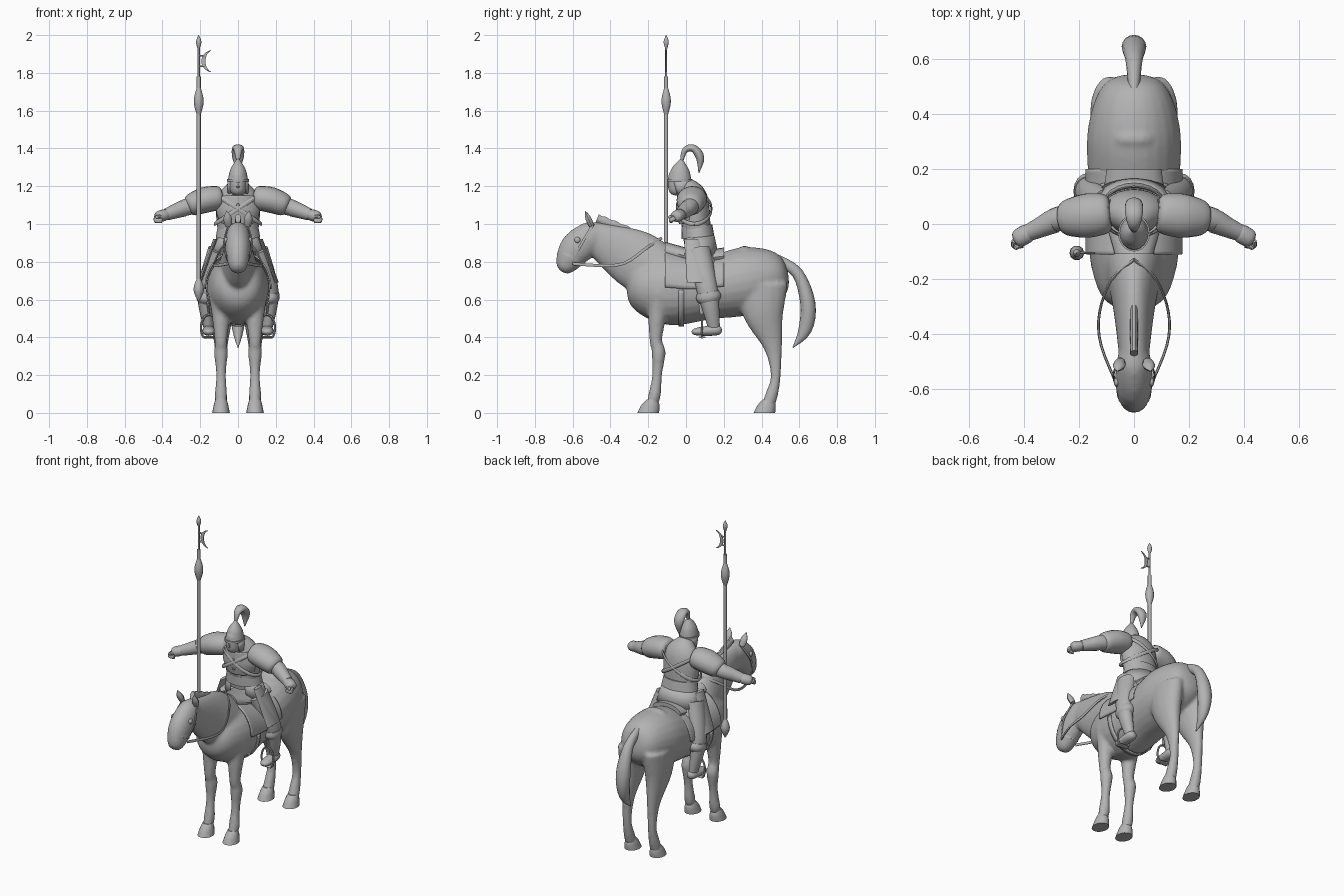
import bpy, bmesh
from math import sin, cos, pi, radians
from mathutils import Vector

if "Cube" in bpy.data.objects:
    bpy.data.objects.remove(bpy.data.objects["Cube"])

grey = bpy.data.materials.new("stone_grey")
grey.use_nodes = True
grey.diffuse_color = (.45, .45, .45, 1)
grey.node_tree.nodes["Principled BSDF"].inputs["Base Color"].default_value = grey.diffuse_color
X, Y, Z = Vector((1, 0, 0)), Vector((0, 1, 0)), Vector((0, 0, 1))


def sample(values, t):
    """Catmull-Rom value at t along a list of numbers or vectors."""
    last = len(values) - 1
    index = min(int(t * last), last - 1)
    f = t * last - index
    before, start, end, after = (values[min(max(index + k, 0), last)] for k in (-1, 0, 1, 2))
    slope_in, slope_out = (end - before) / 2, (after - start) / 2
    rise = end - start
    return start + f * (slope_in + f * (3 * rise - 2 * slope_in - slope_out
                                        + f * (slope_in + slope_out - 2 * rise)))


def sweep(bm, path, wide, deep=None, x=0, side=X, axis=None, sides=16, steps=16,
          blunt=0, arc=None, flip=1):
    """Sweep ellipses along a path; blunt rounds both ends, arc leaves the ellipse open."""
    path = [Vector(p) if len(p) == 3 else Vector((x, *p)) for p in path]
    wide = wide if isinstance(wide, list) else [wide, wide]
    deep = deep or wide
    deep = deep if isinstance(deep, list) else [deep, deep]
    start, stop = arc or (0, 2 * pi)
    rings = []
    for i in range(steps + 1):
        t = i / steps
        if blunt:
            t = (1 - cos(pi * t)) / 2
        scale = max(1 - abs(2 * t - 1) ** blunt, 0) ** .5 if blunt else 1
        ahead = sample(path, min(t + .01, 1)) - sample(path, max(t - .01, 0))
        along = axis or ahead.normalized()
        u = (side - along * side.dot(along)).normalized()
        v = along.cross(u)
        u = u * max(sample(wide, t) * scale, .001)
        v = v * max(sample(deep, t) * scale, .001)
        ring = []
        for k in range(sides + bool(arc)):
            angle = start + (stop - start) * k / sides
            spot = sample(path, t) + u * cos(angle) + v * sin(angle)
            ring.append(bm.verts.new((spot.x * flip, spot.y, spot.z)))
        rings.append(ring)
    for ring, following in zip(rings, rings[1:]):
        for k in range(sides):
            n = (k + 1) % len(ring)
            bm.faces.new((ring[k], ring[n], following[n], following[k]))
    if not arc:
        bm.faces.new(rings[0])
        bm.faces.new(rings[-1])


def finish(name, bm):
    bmesh.ops.recalc_face_normals(bm, faces=bm.faces)
    mesh = bpy.data.meshes.new(name)
    bm.to_mesh(mesh)
    bm.free()
    mesh.materials.append(grey)
    ob = bpy.data.objects.new(name, mesh)
    bpy.context.collection.objects.link(ob)
    bpy.ops.object.select_all(action='DESELECT')
    ob.select_set(True)
    bpy.context.view_layer.objects.active = ob
    bpy.ops.object.shade_smooth_by_angle(angle=radians(40))
    return ob


def part(name, path, wide, deep=None, thick=0, **shape):
    bm = bmesh.new()
    sweep(bm, path, wide, deep, **shape)
    ob = finish(name, bm)
    if thick:
        ob.modifiers.new("thickness", 'SOLIDIFY').thickness = thick


def pair(name, *args, **shape):
    part("left_" + name, *args, flip=1, **shape)
    part("right_" + name, *args, flip=-1, **shape)


# Horse: trunk, neck, head and legs fused into one skin
bm = bmesh.new()
sweep(bm, [(.54, .74), (.33, .7), (.12, .66), (-.09, .655), (-.31, .68)],
      [.13, .17, .165, .165, .13], [.13, .18, .165, .19, .13], blunt=8, sides=24, steps=32)
sweep(bm, [(-.08, .7), (-.28, .82), (-.52, .95)], [.13, .08, .05], [.14, .155, .07], sides=24)
sweep(bm, [(-.45, .97), (-.58, .87), (-.655, .745)], [.06, .068, .045], [.075, .09, .045], blunt=6)
sweep(bm, [(-.07, .31, .85), (.07, .31, .85)], .035, side=Y, blunt=2)
for flip in (1, -1):
    sweep(bm, [(-.14, .64), (-.16, .4), (-.145, .31), (-.165, .1), (-.19, .03)],
          [.07, .05, .035, .034, .037, .026, .033, .03, .035], x=.09, flip=flip, steps=24)
    sweep(bm, [(.4, .68), (.41, .53), (.46, .35), (.475, .2), (.455, .1), (.43, .03)],
          [.07, .065, .034, .026, .032, .035], [.14, .11, .05, .027, .033, .035],
          x=.09, flip=flip, steps=24)
horse = finish("horse_body", bm)
fuse = horse.modifiers.new("fuse", 'REMESH')
fuse.mode, fuse.voxel_size, fuse.use_smooth_shade = 'VOXEL', .011, True
soften = horse.modifiers.new("soften", 'SMOOTH')
soften.iterations = 4

for name, y in (("front_hoof", -.2), ("hind_hoof", .415)):
    pair(name, [(y + .02, .07), (y, 0)], [.03, .04, .047], [.03, .05, .057], x=.09, axis=-Z)
pair("horse_ear", [(.05, -.5, .99), (.06, -.535, 1.07)], [.018, .022, .001], [.014, .016, .001], sides=10)
pair("horse_eye", [(.05, -.575, .915), (.073, -.575, .915)], .016, side=Y, blunt=2, sides=10)
part("horse_tail", [(.48, .81), (.59, .74), (.645, .58), (.63, .44), (.565, .345)],
     [.02, .03, .045, .03, .002], [.03, .03, .04, .035, .002])
part("horse_mane", [(-.1, .85), (-.28, .95), (-.47, 1.03)], .015, [.02, .026] * 8, sides=10, steps=32)

# Tack: blanket, saddle, girth, bridle and reins
part("saddle_blanket", [(.2, .67), (.05, .655), (-.11, .665)], .177, [.172, .183, .2],
     thick=.008, sides=28, arc=(0, pi), axis=-Y)
part("saddle_seat", [(.2, .83), (.06, .82), (-.11, .86)], [.1, .11, .07], .045, axis=-Y)
part("saddle_girth", [(-.01, .65), (-.04, .65)], .17, .193, thick=.006, sides=32,
     arc=(-pi, 0), axis=-Y, steps=1)
pair("rein", [(.055, -.6, .79), (.12, -.44, .78), (.125, -.32, .795), (.08, -.2, .88), (0, -.13, .925)],
     .005, .009, sides=6)
part("noseband", [(-.603, .835), (-.612, .82)], .063, .074, sides=24, steps=1)
pair("cheek_strap", [(.058, -.6, .81), (.075, -.55, .9), (.05, -.49, 1)], .004, .008, sides=6)

# Rider: torso, belt and layered skirt armour
part("torso", [(.06, .9), (.045, 1.08), (.03, 1.16), (-.01, 1.22)],
     [.1, .118, .1, .035], [.07, .08, .07, .035], sides=24)
part("breastplate", [(.048, 1.01), (.04, 1.08), (.03, 1.16)], [.103, .122, .1], [.086, .09, .078],
     thick=.008, arc=(pi * 1.1, pi * 1.9))
part("collar", [(.02, 1.16), (.01, 1.185)], [.075, .06], [.065, .055], sides=20, steps=2)
part("belt", [(.063, .93), (.057, .99)], [.118, .107], [.087, .082], sides=24, steps=2)
for tier in range(3):
    y, z, w = .068 + .014 * tier, .94 - .09 * tier, .11 + .028 * tier
    part("skirt_tier_" + "abc"[tier], [(y, z), (y + .014, z - .1)], [w, w + .035], [.082, .09],
         thick=.008, sides=32, steps=2, arc=(-pi * .36, pi * 1.36), axis=Z)
pair("hip_plate", [(.12, .03, .92), (.205, .06, .69)], .011, [.04, .055], sides=8, axis=Z)
for name, lean in (("left_strap", 1), ("right_strap", -1)):
    turns = [k * pi / 12 for k in range(25)]
    loop = [(.124 * cos(a), .043 + .092 * sin(a), 1.08 + .08 * lean * cos(a)) for a in turns]
    part(name, loop, .011, .005, side=Z, steps=36, sides=6)
for name, z in (("lower_stud", 1.04), ("upper_stud", 1.1)):
    part(name, [(-.035, z), (-.053, z)], [.016, .008], sides=6, steps=1)

# Head, helmet and plume
part("face", [(-.04, 1.15), (-.04, 1.29)], .046, .055, blunt=3)
part("nose", [(-.088, 1.23), (-.092, 1.19)], .01, blunt=2, sides=8)
part("helmet", [(-.033, 1.228), (-.03, 1.29), (-.024, 1.345)], [.054, .04, .006], [.063, .046, .006], sides=24)
part("helmet_brim", [(-.033, 1.224), (-.033, 1.238)], .058, .067, sides=24, steps=1)
part("neck_guard", [(-.02, 1.165), (-.03, 1.23)], .055, [.05, .06], thick=.006,
     arc=(-pi * .2, pi * 1.2), steps=2)
part("plume", [(-.024, 1.33), (-.005, 1.39), (.04, 1.4), (.075, 1.35), (.068, 1.27)],
     [.008, .022, .032, .03, .002], [.008, .016, .02, .022, .002])

# Arms: outstretched, with pauldrons, bracers and curled hands
shoulder, elbow, wrist, knuckle = (Vector(p) for p in (
    (.08, .04, 1.14), (.27, .02, 1.09), (.38, -.03, 1.05), (.435, -.06, 1.035)))
pair("arm", [shoulder, elbow, wrist], [.05, .045, .024], side=Y)
pair("pauldron", [shoulder, shoulder.lerp(elbow, .5) + Z * .012, elbow], [.07, .08, .06],
     [.062, .068, .056], side=Y, blunt=8, sides=20)
pair("bracer", [elbow.lerp(wrist, .2), wrist], [.044, .032], side=Y, steps=2)
pair("palm", [wrist.lerp(knuckle, -.2), knuckle], .035, .031, side=Y, blunt=3)
pair("fingers", [knuckle, knuckle - Y * .02 - Z * .015, wrist.lerp(knuckle, .4) - Y * .035 - Z * .025],
     .014, .01, side=Z, sides=8)
pair("thumb", [wrist.lerp(knuckle, .3) - Y * .025, knuckle - Y * .03], .01, blunt=4, sides=8)

# Rider legs, boots and stirrups
knee, ankle = Vector((.17, .115, .64)), Vector((.155, .15, .44))
pair("leg", [(.1, .06, .86), knee, ankle], [.06, .045, .025], [.07, .055, .03])
pair("boot_cuff", [knee, knee.lerp(ankle, .3)], [.048, .052, .04], [.058, .066, .046])
pair("foot", [(.19, .44), (.03, .428)], .034, [.032, .02], x=.155, blunt=3)
arch = [(.153 + .043 * cos(a), .085, .45 + .07 * sin(a)) for a in (k * pi / 8 for k in range(-2, 11))]
pair("stirrup", arch, .006, side=Y, sides=8, steps=24)
pair("stirrup_tread", [arch[0], arch[-1]], .02, .006, side=Y, steps=1, sides=8)
pair("stirrup_leather", [(.153, .085, .52), (.175, .06, .7)], .005, .012, sides=6)

# Polearm: shaft, collars, spike and crescent blade
pole = dict(x=-.208, sides=10)
front = -.105
part("polearm_shaft", [(front, .62), (front, 1.78)], .011, **pole)
part("polearm_neck", [(front, 1.77), (front, 1.95)], .006, **pole)
part("polearm_spike", [(front, 1.93), (front, 2)], [.006, .014, .001], **pole)
part("polearm_ferrule", [(front, .59), (front, .71)], [.002, .027, .011], **pole)
part("polearm_collar", [(front, 1.58), (front, 1.72)], [.011, .026, .011], **pole)
sweep_angles = [pi * (.6 + .1 * k) for k in range(9)]
crescent = [(-.125 + .058 * cos(a), front, 1.862 + .06 * sin(a)) for a in sweep_angles]
part("crescent_blade", crescent, .004, [.002, .013, .002], side=Y, sides=6)
for name, z in (("lower_bar", 1.835), ("upper_bar", 1.89)):
    part(name, [(pole["x"], front, z), (-.178, front, z)], .005, side=Y, steps=1, sides=6)
